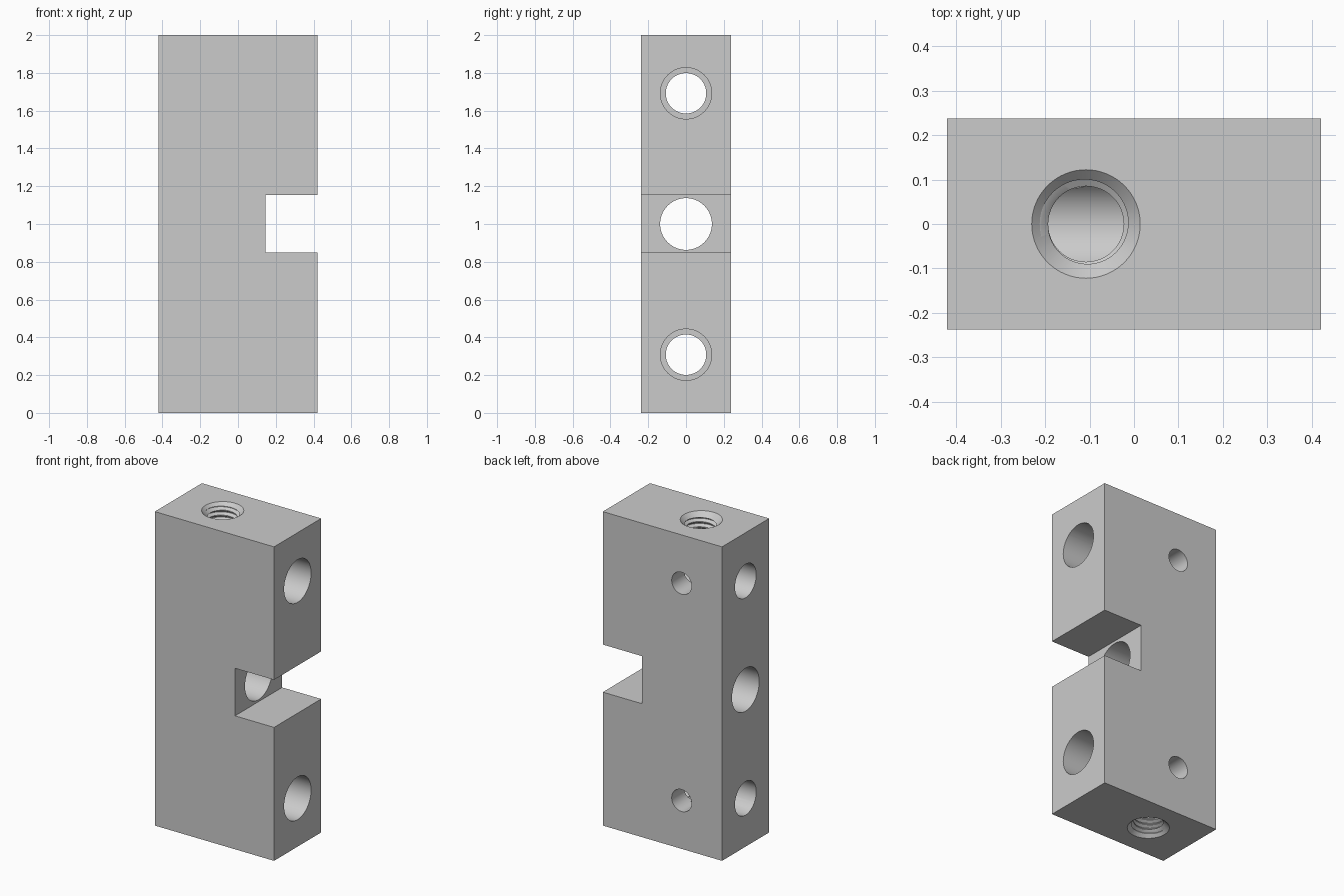
import bpy, bmesh, math
from mathutils import Matrix

if "Cube" in bpy.data.objects:
    bpy.data.objects.remove(bpy.data.objects["Cube"], do_unlink=True)

WIDTH, DEPTH, HEIGHT = 0.84, 0.474, 2.0
MID = HEIGHT / 2
BORE_OFFSET = 0.692      # cross bores above and below the middle
THREAD_X = -0.108
BACK_HOLE_X = -0.135

metal = bpy.data.materials.new("plain grey metal")
metal.use_nodes = True
GREY = (0.6, 0.6, 0.6, 1)
metal.diffuse_color = GREY
metal.node_tree.nodes["Principled BSDF"].inputs["Base Color"].default_value = GREY


def make_object(name, bm):
    bmesh.ops.recalc_face_normals(bm, faces=bm.faces)
    mesh = bpy.data.meshes.new(name)
    bm.to_mesh(mesh)
    bm.free()
    mesh.materials.append(metal)
    obj = bpy.data.objects.new(name, mesh)
    bpy.context.collection.objects.link(obj)
    return obj


def box(name, x0, x1, y0, y1, z0, z1):
    bm = bmesh.new()
    place = Matrix.Translation(((x0 + x1) / 2, (y0 + y1) / 2, (z0 + z1) / 2))
    bmesh.ops.create_cube(bm, size=1, matrix=place @ Matrix.Diagonal((x1 - x0, y1 - y0, z1 - z0, 1)))
    return make_object(name, bm)


def cone(name, r1, r2, length, centre, axis="Z"):
    turn = {"X": Matrix.Rotation(math.pi / 2, 4, "Y"),
            "Y": Matrix.Rotation(-math.pi / 2, 4, "X"),
            "Z": Matrix.Identity(4)}[axis]
    bm = bmesh.new()
    bmesh.ops.create_cone(bm, cap_ends=True, segments=64, radius1=r1, radius2=r2,
                          depth=length, matrix=Matrix.Translation(centre) @ turn)
    return make_object(name, bm)


def thread(name, start, turns, pitch, minor, major, n=48):
    # one thread pitch as (height fraction, radius), swept in a helix
    profile = [(0, minor), (0.2, minor), (0.55, major), (0.65, major)]
    m = len(profile)
    bm = bmesh.new()
    rows = []
    for r in range(turns * m):
        frac, rad = profile[r % m]
        base = start + pitch * (r // m + frac)
        rows.append([bm.verts.new((rad * math.cos(math.tau * i / n),
                                   rad * math.sin(math.tau * i / n),
                                   base + pitch * i / n)) for i in range(n)])

    def vert(r, i):
        return rows[r][i] if i < n else rows[r + m][0]

    for r in range(len(rows) - 1):
        for i in range(n):
            if i == n - 1 and r + 1 + m >= len(rows):
                continue
            bm.faces.new((vert(r, i), vert(r, i + 1), vert(r + 1, i + 1), vert(r + 1, i)))
    bmesh.ops.holes_fill(bm, edges=[e for e in bm.edges if e.is_boundary], sides=0)
    bmesh.ops.triangulate(bm, faces=[f for f in bm.faces if len(f.verts) > 4])
    return make_object(name, bm)


def cut(target, cutter):
    cutter.hide_render = True
    mod = target.modifiers.new(cutter.name, "BOOLEAN")
    mod.operation = "DIFFERENCE"
    mod.solver = "EXACT"
    mod.object = cutter
    bpy.context.view_layer.objects.active = target
    bpy.ops.object.modifier_apply(modifier=mod.name)
    bpy.data.objects.remove(cutter, do_unlink=True)


# Main block with the side notch and the large middle bore
block = box("clamp_block", -WIDTH / 2, WIDTH / 2, -DEPTH / 2, DEPTH / 2, 0, HEIGHT)
cut(block, box("notch", 0.145, 0.6, -0.5, 0.5, 0.85, 1.153))
cut(block, cone("middle_bore", 0.137, 0.137, 1.2, (0, 0, MID), "X"))

for side in (1, -1):
    z = MID + side * BORE_OFFSET
    # Stepped cross bore, wide on the notch side
    cut(block, cone("cross_bore", 0.107, 0.107, 1.2, (0, 0, z), "X"))
    cut(block, cone("counterbore", 0.136, 0.136, 0.5, (0.3, 0, z), "X"))
    # Small hole from the back into the cross bore
    cut(block, cone("back_hole", 0.07, 0.07, 0.4, (BACK_HOLE_X, 0.2, z), "Y"))
    # Threaded hole with a chamfered mouth, turned over for the bottom end
    screw = thread("threaded_hole", BORE_OFFSET - 0.01, 11, 0.033, 0.085, 0.104)
    mouth = cone("mouth_chamfer", 0.082, 0.142, 0.06, (0, 0, MID - 0.01))
    for tool in (screw, mouth):
        place = Matrix.Translation((THREAD_X, 0, MID))
        if side < 0:
            place = place @ Matrix.Rotation(math.pi, 4, "X")
        tool.data.transform(place)
        cut(block, tool)

bpy.ops.object.select_all(action="DESELECT")
block.select_set(True)
bpy.context.view_layer.objects.active = block
bpy.ops.object.shade_smooth_by_angle(angle=math.radians(30))
